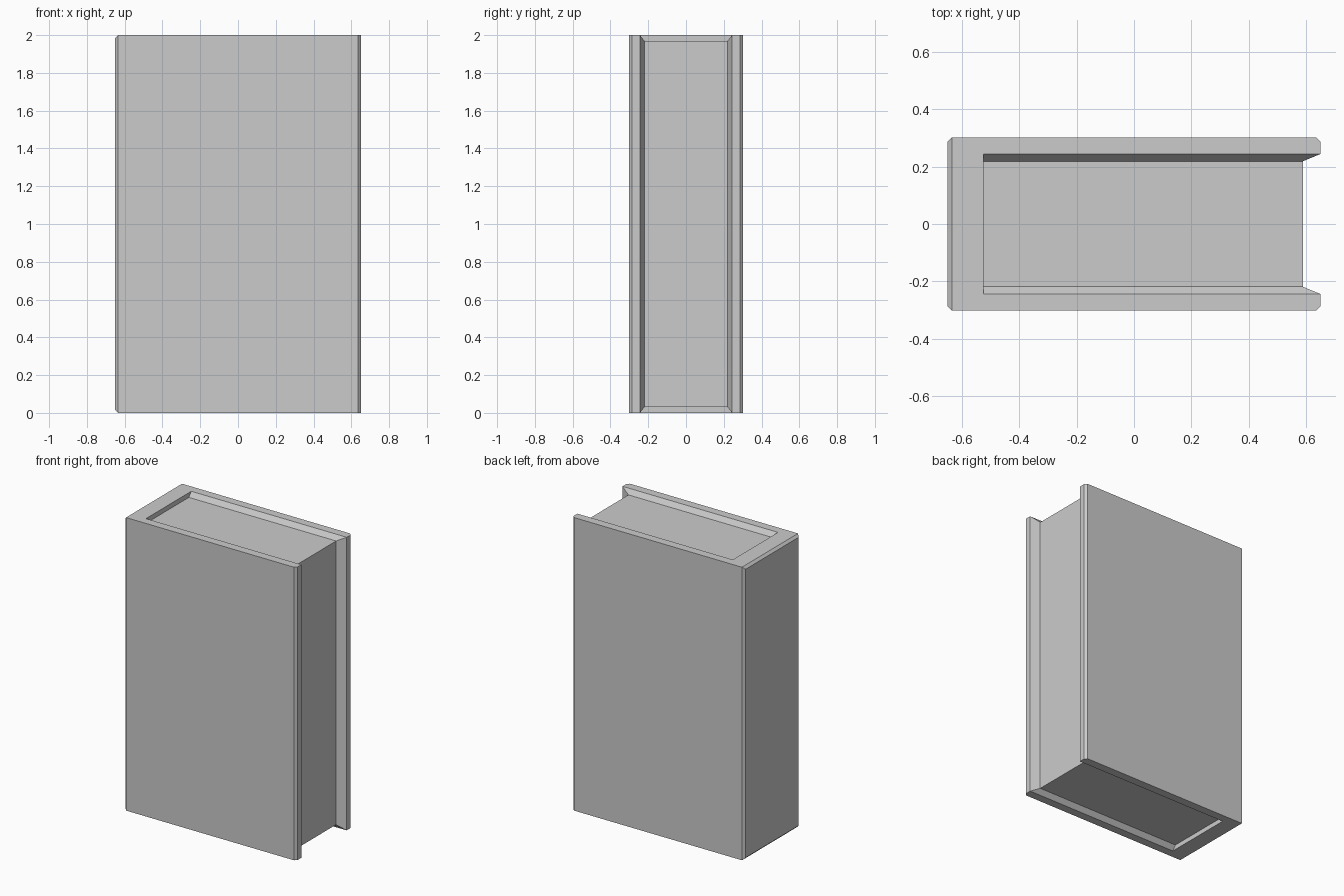
import bpy, bmesh

if "Cube" in bpy.data.objects:
    bpy.data.objects.remove(bpy.data.objects["Cube"])

X, Y, H = 0.65, 0.302, 2.0       # half length, half thickness, height
SPINE_X, COVER_Y = -0.524, 0.244  # inner faces of the spine and covers
PAGE_X, PAGE_Y, PAGE_Z = 0.588, 0.2185, 0.032  # recessed page faces
CHAMFER = 0.016


def finish(name, bm):
    mesh = bpy.data.meshes.new(name)
    bm.to_mesh(mesh)
    bm.free()
    obj = bpy.data.objects.new(name, mesh)
    bpy.context.collection.objects.link(obj)
    return obj


def near(a, b):
    return abs(a - b) < 1e-4


# Cover: U-shaped profile swept upward
bm = bmesh.new()
profile = [(-X, -Y), (X, -Y), (X, -COVER_Y), (SPINE_X, -COVER_Y),
           (SPINE_X, COVER_Y), (X, COVER_Y), (X, Y), (-X, Y)]
base = bm.faces.new([bm.verts.new((x, y, 0)) for x, y in profile])
top = bmesh.ops.extrude_face_region(bm, geom=[base], use_keep_orig=True)
bmesh.ops.translate(bm, vec=(0, 0, H),
                    verts=[g for g in top["geom"] if isinstance(g, bmesh.types.BMVert)])
bmesh.ops.recalc_face_normals(bm, faces=bm.faces[:])

# Chamfers around the spine face and along the outer fore edges
edges = [e for e in bm.edges
         if all(near(v.co.x, -X) for v in e.verts)
         or all(near(v.co.x, X) and near(abs(v.co.y), Y) for v in e.verts)]
bmesh.ops.bevel(bm, geom=edges, offset=CHAMFER, offset_type='OFFSET',
                segments=1, profile=0.5, affect='EDGES', clamp_overlap=True)

# The inner walls are replaced by the page block's own surfaces
inner = [f for f in bm.faces
         if all(abs(v.co.y) < COVER_Y + 1e-4 and v.co.x > SPINE_X - 1e-4 for v in f.verts)]
bmesh.ops.delete(bm, geom=inner, context='FACES')
finish("book_cover", bm)

# Page block: sloped lip and recessed pages run over top, fore edge and bottom
bm = bmesh.new()
stations = [((SPINE_X, H), (SPINE_X, H - PAGE_Z)),
            ((X, H), (PAGE_X, H - PAGE_Z)),
            ((X, 0), (PAGE_X, PAGE_Z)),
            ((SPINE_X, 0), (SPINE_X, PAGE_Z))]
rows = []
for (ox, oz), (ix, iz) in stations:
    points = [(ox, COVER_Y, oz), (ix, PAGE_Y, iz), (ix, -PAGE_Y, iz), (ox, -COVER_Y, oz)]
    rows.append([bm.verts.new(p) for p in points])
for a, b in zip(rows, rows[1:]):
    for j in range(3):
        bm.faces.new((a[j], a[j + 1], b[j + 1], b[j]))

# Exposed strips of the spine wall at both ends
bm.faces.new(rows[0][::-1])
bm.faces.new(rows[3])
finish("page_block", bm)
